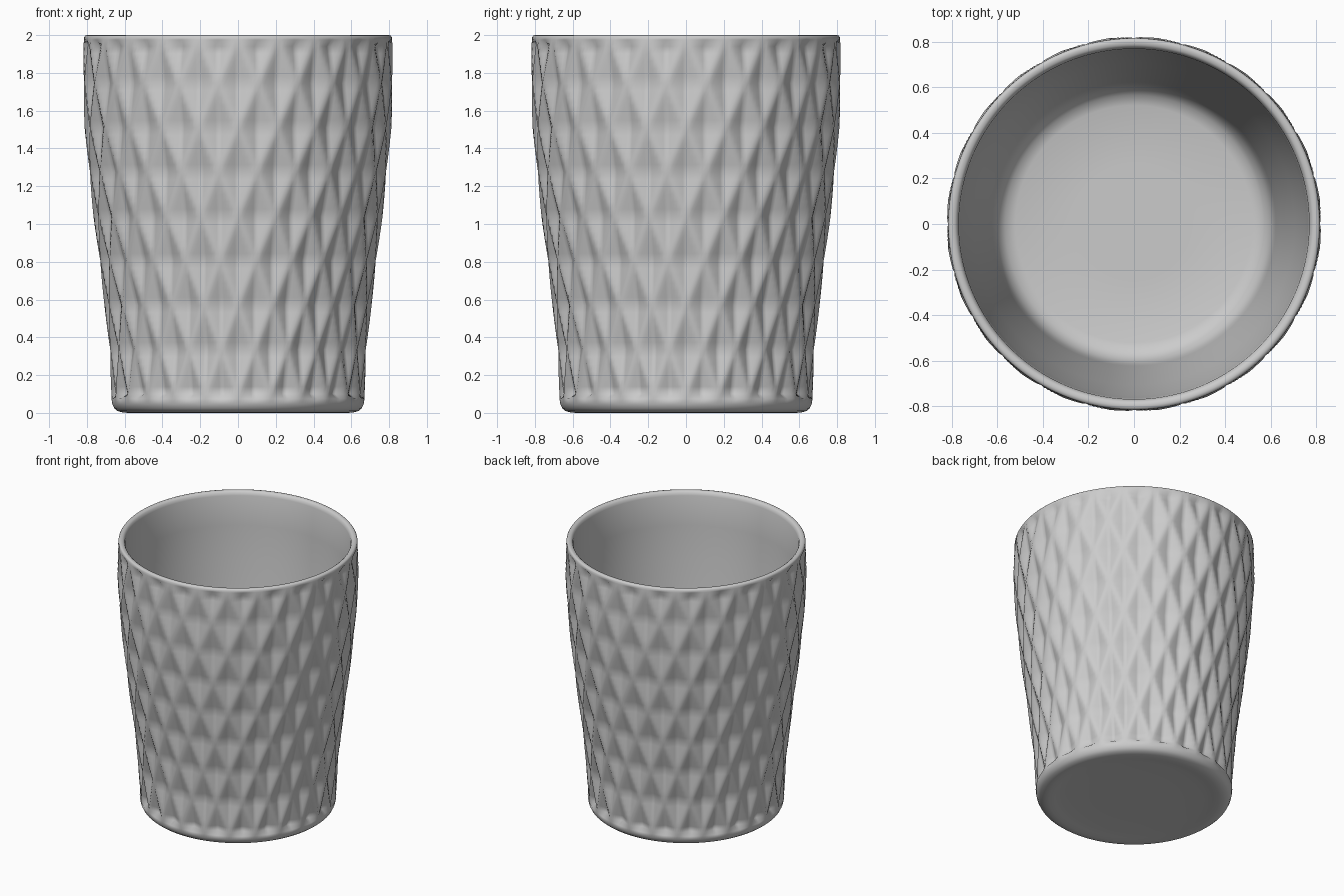
import bpy, bmesh
from math import sin, cos, pi

if "Cube" in bpy.data.objects:
    bpy.data.objects.remove(bpy.data.objects["Cube"])

COLS = 24           # diamonds around the wall
SUB = 6             # grid cells per half diamond
SEG = COLS * 2 * SUB
Z0, ROW, ROWS = 0.10, 0.235, 8
DEPTH = 0.04

# Outer taper of the wall: (z, radius through the ridge crossings)
TAPER = [(0.0, 0.67), (0.10, 0.67), (0.335, 0.682), (0.57, 0.707), (0.805, 0.735),
         (1.04, 0.765), (1.275, 0.79), (1.51, 0.812), (1.745, 0.822), (2.0, 0.818)]


def taper(z):
    for (za, ra), (zb, rb) in zip(TAPER, TAPER[1:]):
        if z <= zb:
            return ra + (rb - ra) * (z - za) / (zb - za)
    return TAPER[-1][1]


def dish(t, z):
    # Sunken four-sided pyramid inside every diamond, 0 on ridges, 1 at centre
    u = t / (2 * pi) * COLS
    v = (z - Z0) / (2 * ROW)
    a, b = u + v, u - v
    d = 2 * min(abs(a - round(a)), abs(b - round(b)))
    return (d * d + 0.0036) ** 0.5 - 0.06      # slightly rounded ridge


# Profile from underside centre, up the outside, over the rim, down to the floor
rings = [(r, z, 0) for r, z in [(0.25, 0.012), (0.48, 0.012), (0.54, 0.006), (0.58, 0.0),
         (0.61, 0.002), (0.638, 0.010), (0.655, 0.024), (0.665, 0.045), (0.67, 0.075)]]
for i in range(ROWS * SUB + 1):
    z = Z0 + ROW * i / SUB
    if z < 1.96:
        rings.append((taper(z), z, 1))
rings += [(r, z, 0) for r, z in [(0.815, 1.975), (0.814, 1.99), (0.808, 1.998), (0.798, 2.0),
          (0.785, 1.998), (0.775, 1.99), (0.768, 1.97), (0.762, 1.75), (0.75, 1.5),
          (0.705, 1.04), (0.647, 0.57), (0.622, 0.3), (0.612, 0.2), (0.595, 0.15),
          (0.565, 0.115), (0.52, 0.10), (0.25, 0.10)]]

bm = bmesh.new()
loops = []
for r, z, k in rings:
    loop = []
    for j in range(SEG):
        t = 2 * pi * j / SEG
        rr = r - k * DEPTH * dish(t, z)
        loop.append(bm.verts.new((rr * cos(t), rr * sin(t), z)))
    loops.append(loop)
for n, (lo, hi) in enumerate(zip(loops, loops[1:])):
    for j in range(SEG):
        i = (j + 1) % SEG
        bm.faces.new((lo[j], lo[i], hi[i], hi[j]))
# Close underside and inner floor
bm.faces.new(loops[0][::-1])
bm.faces.new(loops[-1])
bm.normal_update()

mesh = bpy.data.meshes.new("faceted_cup")
bm.to_mesh(mesh)
bm.free()
cup = bpy.data.objects.new("faceted_cup", mesh)
bpy.context.collection.objects.link(cup)
for p in mesh.polygons:
    p.use_smooth = True
